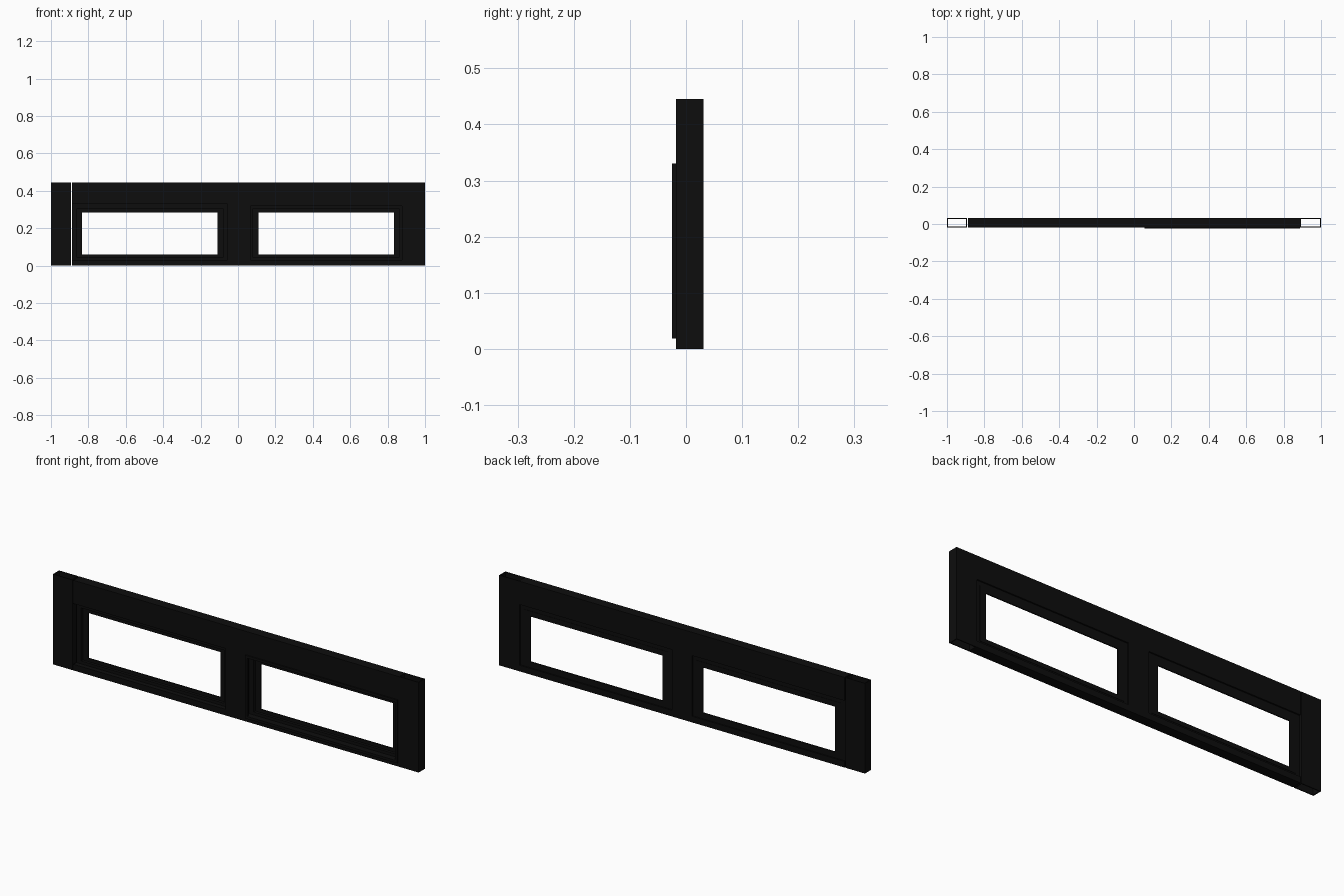
import bpy
import bmesh

cube = bpy.data.objects.get("Cube")
if cube:
    bpy.data.objects.remove(cube, do_unlink=True)

black = bpy.data.materials.new("black_frame")
black.use_nodes = True
colour = (0.004, 0.004, 0.004, 1)
black.diffuse_color = colour
black.node_tree.nodes["Principled BSDF"].inputs["Base Color"].default_value = colour

FRONT, BACK, HEIGHT = -0.018, 0.031, 0.445


def ring(name, outer, inner, depth, axis):
    """Rectangular loop (a0, a1, b0, b1) extruded along y or z."""
    bm = bmesh.new()
    loops = []
    for a0, a1, b0, b1 in (outer, inner):
        for d in depth:
            corners = ((a0, b0), (a1, b0), (a1, b1), (a0, b1))
            loops.append([bm.verts.new((a, d, b) if axis == "y" else (a, b, d))
                          for a, b in corners])
    out0, out1, in0, in1 = loops
    for p, q in ((out0, out1), (out1, in1), (in1, in0), (in0, out0)):
        for i in range(4):
            j = (i + 1) % 4
            bm.faces.new((p[i], p[j], q[j], q[i]))
    finish(name, bm)


def box(name, x, y, z):
    bm = bmesh.new()
    bmesh.ops.create_cube(bm, size=1)
    for v in bm.verts:
        v.co = [r[0] if c < 0 else r[1] for c, r in zip(v.co, (x, y, z))]
    finish(name, bm)


def finish(name, bm):
    bmesh.ops.recalc_face_normals(bm, faces=bm.faces)
    mesh = bpy.data.meshes.new(name)
    bm.to_mesh(mesh)
    bm.free()
    mesh.materials.append(black)
    bpy.context.collection.objects.link(bpy.data.objects.new(name, mesh))


# Hollow end posts, with a hairline joint beside the right one
wall = 0.005
for name, x0, x1 in (("right_post", -1, -0.893), ("left_post", 0.888, 1)):
    ring(name, (x0, x1, FRONT, BACK),
         (x0 + wall, x1 - wall, FRONT + wall, BACK - wall), (0, HEIGHT), "z")

# Full-depth header, sill and central mullion
span = (-0.888, 0.888)
box("header", span, (FRONT, BACK), (0.33, HEIGHT))
box("sill", span, (FRONT, BACK), (0, 0.03))
box("mullion", (-0.055, 0.055), (FRONT, BACK), (0.03, 0.33))

# Stepped sash frames set back between the posts and the mullion
for side, x0, x1 in (("right", -0.888, -0.055), ("left", 0.055, 0.888)):
    ring(side + "_sash", (x0, x1, 0.03, 0.33),
         (x0 + 0.026, x1 - 0.026, 0.044, 0.306), (0.006, 0.024), "y")
    ring(side + "_glazing_bead", (x0 + 0.02, x1 - 0.02, 0.04, 0.31),
         (x0 + 0.055, x1 - 0.055, 0.06, 0.284), (0.02, 0.026), "y")

# Slim screen frame proud of the left opening
ring("screen_frame", (0.055, 0.888, 0.018, 0.33),
     (0.067, 0.876, 0.03, 0.318), (-0.025, -0.012), "y")
